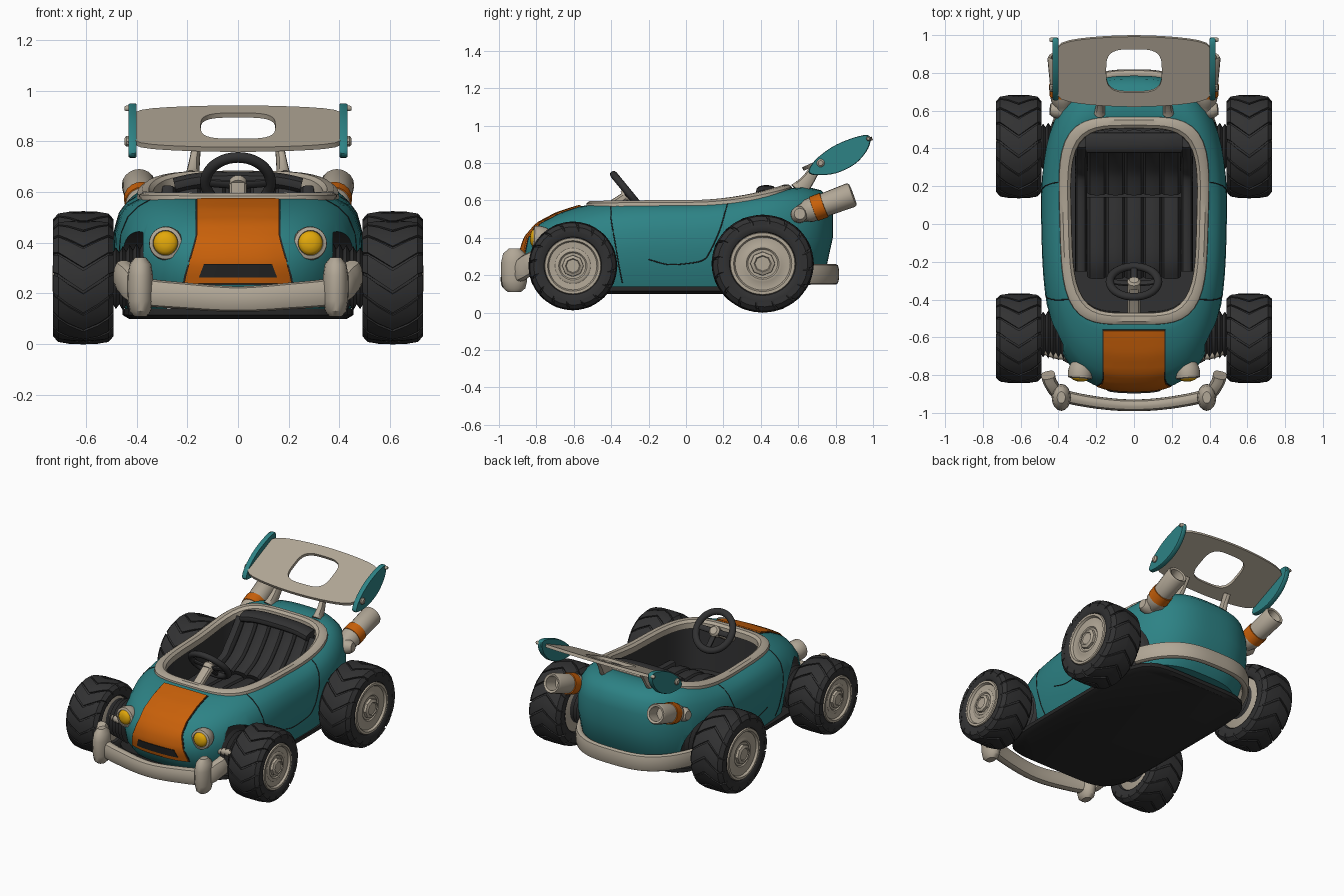
import bpy, bmesh, math
from mathutils import Vector
from mathutils.bvhtree import BVHTree

if "Cube" in bpy.data.objects:
    bpy.data.objects.remove(bpy.data.objects["Cube"])

def material(name, r, g, b):
    m = bpy.data.materials.new(name)
    m.diffuse_color = (r, g, b, 1)
    m.use_nodes = True
    m.node_tree.nodes["Principled BSDF"].inputs["Base Color"].default_value = m.diffuse_color
    return m
TEAL = material("teal paint", .026, .225, .235)
CREAM = material("cream metal", .44, .385, .305)
ORANGE = material("orange paint", .58, .118, .003)
DARK = material("dark rubber", .031, .031, .032)
BLACK = material("black underside", .020, .020, .020)
YELLOW = material("yellow glass", .76, .39, .003)

# ---------- helpers ----------
def loft(bm, rings, cap=True, loop=False, mat=None):
    """Join closed rings of points; mat(i) gives the material of strip i."""
    vs = [[bm.verts.new(p) for p in r] for r in rings]
    n, m = len(vs[0]), len(vs)
    for i in range(m if loop else m - 1):
        a, b = vs[i], vs[(i + 1) % m]
        for k in range(n):
            f = bm.faces.new((a[k], a[(k + 1) % n], b[(k + 1) % n], b[k]))
            f.material_index = mat(i) if mat else 0
    if cap and not loop:
        bm.faces.new(vs[0]).material_index = mat(0) if mat else 0
        bm.faces.new(vs[-1]).material_index = mat(m - 2) if mat else 0

def finish(name, bm, *mats):
    bmesh.ops.recalc_face_normals(bm, faces=bm.faces)
    me = bpy.data.meshes.new(name)
    bm.to_mesh(me)
    bm.free()
    for m in mats:
        me.materials.append(m)
    ob = bpy.data.objects.new(name, me)
    bpy.context.collection.objects.link(ob)
    return ob

def oval(hx, hy, n, count=72):
    out = []
    for k in range(count):
        c, s = math.cos(2 * math.pi * k / count), math.sin(2 * math.pi * k / count)
        r = (abs(c) ** n + abs(s) ** n) ** (-1 / n)
        out.append((hx * r * c, hy * r * s))
    return out

def body_ring(yf, yb, hw, zf, zm, zb, n):
    """Plan outline whose height follows a curve from front to back."""
    hl, out = (yb - yf) / 2, []
    for x, y in oval(hw, hl, n):
        s = y / hl
        out.append((x * (1 + .04 * s), y + (yb + yf) / 2, zm + ((zb if s > 0 else zf) - zm) * s * s))
    return out

def lathe(bm, start, axis, profile, seg=32, mat=None, scale=(1, 1)):
    rot = Vector(axis).to_track_quat('Z', 'Y').to_matrix()
    rings = []
    for r, h in profile:
        rings.append([Vector(start) + rot @ Vector((scale[0] * r * math.cos(2 * math.pi * k / seg),
                      scale[1] * r * math.sin(2 * math.pi * k / seg), h)) for k in range(seg)])
    loft(bm, rings, mat=mat)

def smooth(pts, sub=5, closed=False):
    p = [Vector(q) for q in pts]
    n, out = len(p), []
    get = (lambda i: p[i % n]) if closed else (lambda i: p[max(0, min(n - 1, i))])
    for i in range(n if closed else n - 1):
        a, b, c, d = get(i - 1), get(i), get(i + 1), get(i + 2)
        for k in range(sub):
            t = k / sub
            out.append(.5 * (2 * b + (c - a) * t + (2 * a - 5 * b + 4 * c - d) * t * t + (3 * b - a - 3 * c + d) * t ** 3))
    return out if closed else out + [p[-1]]

def sweep(bm, pts, a, b, n=2.5, up=(0, 0, 1), seg=14, scale=lambda t: 1):
    rings, m = [], len(pts)
    for i, p in enumerate(pts):
        t = (pts[min(i + 1, m - 1)] - pts[max(i - 1, 0)]).normalized()
        side = t.cross(Vector(up)).normalized()
        top, k = side.cross(t), scale(i / (m - 1))
        rings.append([p + side * u * k + top * v * k for u, v in oval(a, b, n, seg)])
    loft(bm, rings)

# ---------- body shell with cockpit tub ----------
bm = bmesh.new()
loft(bm, [body_ring(*r) for r in (
    (-.80, .68, .44, .15, .13, .15, 3), (-.86, .75, .47, .22, .22, .24, 2.9), (-.885, .785, .49, .32, .34, .40, 2.8),
    (-.86, .785, .487, .40, .44, .53, 2.8), (-.795, .768, .467, .475, .51, .61, 2.8), (-.69, .72, .437, .53, .55, .655, 2.9),
    (-.58, .64, .40, .565, .57, .675, 3.4), (-.51, .55, .37, .578, .582, .665, 4), (-.48, .52, .345, .57, .575, .65, 4),
    (-.465, .505, .335, .27, .27, .27, 4))], mat=lambda i: 1 if i >= 8 else 0)
bmesh.ops.recalc_face_normals(bm, faces=bm.faces)
tree = BVHTree.FromBMesh(bm)
body = finish("body_shell", bm, TEAL, DARK)

WHEELS = [(s, y, R, z) for s in (-1, 1) for y, R, z in ((-.605, .237, .25), (.410, .273, .262))]
bm = bmesh.new()
for s, y, R, z in WHEELS:
    k = .82 if y < 0 else .68
    lathe(bm, (s * .375, y, z), (s, 0, 0), [(R * k, 0), (R * k, .3)], mat=lambda i: 1)
cutter = finish("arch_cutter", bm, TEAL, DARK)
cutter.hide_render = True
mod = body.modifiers.new("arches", 'BOOLEAN')
mod.operation, mod.solver, mod.object = 'DIFFERENCE', 'EXACT', cutter
dg = bpy.context.evaluated_depsgraph_get()
body.data = bpy.data.meshes.new_from_object(body.evaluated_get(dg))
body.modifiers.clear()
bpy.data.objects.remove(cutter)

# ---------- floor pan and cockpit trim ----------
bm = bmesh.new()
loft(bm, [[(x, y - .065, z) for x, y in oval(w, l, 6)] for w, l, z in ((.43, .68, .10), (.455, .70, .115), (.455, .70, .14))])
finish("floor_pan", bm, BLACK)
bm = bmesh.new()
loft(bm, [body_ring(-.50 - d, .535 + d, .36 + d, .575 + h, .58 + h, .662 + h, 4) for d, h in
          ((.035, -.015), (.032, .010), (.015, .022), (-.012, .022), (-.028, .008), (-.03, -.03))], loop=True)
finish("cockpit_trim", bm, CREAM)

# ---------- hood stripe and grille, draped on the body ----------
def patch(name, a0, a1, half, lift, mat, rows=16, cols=10):
    bm, rings = bmesh.new(), []
    for i in range(rows + 1):
        a = math.radians(a0 + (a1 - a0) * i / rows)
        top, low = [], []
        for k in range(cols + 1):
            x = half(math.degrees(a)) * (2 * k / cols - 1)
            d = Vector((0, -math.cos(a), math.sin(a)))
            hit = tree.ray_cast(Vector((x, -.45, .25)) + d * 2, -d)[0]
            top.append(hit + d * lift)
            low.append(hit - d * .006)
        rings.append(top + low[::-1])
    loft(bm, rings)
    finish(name, bm, mat)
stripe = lambda a: .162 + .05 * max(0, 1 - max(a, 0) / 24)
patch("stripe_gap", -2.3, 71, lambda a: stripe(a) + .006, .003, BLACK)
patch("hood_stripe", -1.5, 70.5, stripe, .009, ORANGE)
patch("grille_slot", 1.8, 8.5, lambda a: .160 - .003 * a, .013, BLACK, rows=4)

# ---------- door seams ----------
bm = bmesh.new()
for s in (-1, 1):
    for path in ([(.23, .61), (.21, .54), (.18, .44), (.13, .33), (.09, .28), (0, .262), (-.1, .258), (-.2, .285)],
                 [(-.40, .57), (-.40, .5), (-.38, .38), (-.36, .26), (-.34, .16)]):
        pts = []
        for p in smooth([(0, y, z) for y, z in path], 4):
            hit = tree.ray_cast(Vector((s * 2, p.y, p.z)), Vector((-s, 0, 0)))[0]
            if hit and abs(hit.x) > .3:
                pts.append(hit)
        sweep(bm, pts, .003, .003, 2, up=(1, 0, 0), seg=6)
finish("door_seams", bm, BLACK)

# ---------- wheels ----------
for s, y, R, z in WHEELS:
    tag = ("left" if s < 0 else "right") + ("_front" if y < 0 else "_rear")
    w, c = .116, Vector((s * .61, y, z))
    tyre, rim, boot = bmesh.new(), bmesh.new(), bmesh.new()
    half = [(.60, .7), (.65, .94), (.70, 1), (.84, 1), (.92, .88), (.955, .6)]
    prof = half + [(.965, 0)] + [(r, -h) for r, h in half[::-1]]
    lathe(tyre, c, (s, 0, 0), [(r * R, h * w) for r, h in prof], 48)
    for k in range(16):                      # chevron tread blocks
        for e in (-1, 1):
            rings = []
            for u, r, lag in ((0, 1, 0), (.5, .995, .16), (.85, .97, .29), (1.03, .88, .34)):
                phi = 2 * math.pi * k / 16 - lag
                rings.append([c + Vector((e * u * w, -q * R * math.sin(phi + g), q * R * math.cos(phi + g)))
                              for g, q in ((-.17, r), (0, r * 1.004), (.17, r), (.17, r - .09), (-.17, r - .09))])
            loft(tyre, rings)
    lathe(rim, c, (s, 0, 0), [(r * R, h * w) for r, h in ((.60, -.85), (.64, -.8), (.64, .9), (.63, 1), (.57, 1.0),
          (.54, .88), (.40, .86), (.37, .90), (.32, .90), (.29, .84), (.1, .84))], 40)
    lathe(rim, c, (s, 0, 0), [(.25 * R, .7 * w), (.24 * R, .98 * w), (.17 * R, 1.05 * w), (.15 * R, 1.0 * w)], 8)
    lathe(boot, (s * .36, y + .02 * (y < 0), z + .01), (s, 0, 0), [((.145 if i % 2 else .12) * (1 - .018 * i), i * .0135) for i in range(12)])
    if y > 0:                                # rear wheels sag a little under load
        for v in list(tyre.verts) + list(rim.verts):
            v.co.z = z + (v.co.z - z) * .958
    finish("tyre_" + tag, tyre, DARK)
    finish("rim_" + tag, rim, CREAM)
    finish("axle_boot_" + tag, boot, DARK)

# ---------- bumpers ----------
bm = bmesh.new()
sweep(bm, smooth([(-.455, -.80, .275), (-.44, -.845, .255), (-.385, -.905, .21), (-.2, -.945, .19), (0, -.96, .178),
                  (.2, -.945, .19), (.385, -.905, .21), (.44, -.845, .255), (.455, -.80, .275)]), .031, .050, 3,
      scale=lambda t: 1 + .2 * abs(2 * t - 1))
for s in (-1, 1):
    lathe(bm, (s * .385, -.918, .11), (0, 0, 1), [(.025, 0), (.042, .02), (.049, .06), (.051, .11), (.05, .16), (.043, .205),
          (.022, .232)], 16, scale=(1, 1.4))
    sweep(bm, smooth([(s * .34, -.70, .30), (s * .42, -.69, .30), (s * .49, -.66, .29)]), .022, .022)
finish("front_bumper", bm, CREAM)
bm = bmesh.new()
ring = [Vector((x, y - .06, .205)) for x, y in oval(.475, .855, 2.9, 96)]
sweep(bm, [p for p in ring if p.y > .5], .024, .055, 3.2)
finish("rear_bumper", bm, CREAM)

# ---------- headlights ----------
for s in (-1, 1):
    bm = bmesh.new()
    lathe(bm, (s * .276, -.69, .393), (s * .08, -1, .05), [(.045, .03), (.062, .07), (.067, .10), (.064, .125), (.050, .130),
          (.048, .122), (.046, .128), (.036, .138), (.016, .144)], 24, mat=lambda i: 1 if i > 4 else 0)
    finish("headlight_" + ("left" if s < 0 else "right"), bm, CREAM, YELLOW)

# ---------- exhaust pipes ----------
for s in (-1, 1):
    bm = bmesh.new()
    lathe(bm, (s * .370, .575, .515), (s * .022, .31, .115), [(.040, 0), (.044, .03), (.050, .06), (.064, .085), (.065, .115),
          (.069, .116), (.069, .175), (.063, .176), (.067, .325), (.060, .338), (.046, .333), (.042, .24)],
          20, mat=lambda i: 1 if 4 <= i <= 6 else 0)
    lathe(bm, (s * .36, .60, .52), (s, .1, .1), [(.045, 0), (.045, .06), (.03, .085)], 12)
    finish("exhaust_" + ("left" if s < 0 else "right"), bm, CREAM, ORANGE)

# ---------- rear wing ----------
def wing(pts, lift, v0=0):
    return [(x, .81 + (v + v0) * .914 - lift * .4, .850 + (v + v0) * .406 + lift * .914) for x, v in pts]
edge = [(x, v * (1 - .18 * (x / .41) ** 2)) for x, v in oval(.41, .203, 10)]
hole = oval(.147, .125, 3.5)
bm = bmesh.new()
loft(bm, [wing(edge, .010), wing(hole, .010, .005), wing(hole, -.010, .005), wing(edge, -.010)], loop=True)
finish("wing_plate", bm, CREAM)
leaf = smooth([(0, y, z) for y, z in ((.655, .752), (.69, .815), (.78, .885), (.88, .93), (.965, .95), (.987, .925),
              (.965, .862), (.90, .792), (.80, .745), (.70, .735))], 4, True)
for s in (-1, 1):
    side = "left" if s < 0 else "right"
    bm = bmesh.new()
    loft(bm, [[Vector((s * x, .82 + (p.y - .82) * k, .843 + (p.z - .843) * k)) for p in leaf]
              for x, k in ((.400, .97), (.406, 1), (.424, 1), (.432, .97))])
    finish("wing_end_" + side, bm, TEAL)
    bm = bmesh.new()
    for y, z, r in ((.72, .80, .022), (.975, .93, .012)):
        lathe(bm, (s * .42, y, z), (s, 0, 0), [(r, 0), (r, .02), (r * .6, .028)], 10)
    sweep(bm, smooth([(s * .18, .60, .65), (s * .174, .645, .70), (s * .168, .675, .745), (s * .165, .70, .785)]),
          .018, .030, scale=lambda t: 1 + .7 * (1 - t) ** 3)
    finish("wing_mount_" + side, bm, CREAM)

# ---------- seat ----------
bm = bmesh.new()
for i in range(5):                           # padded channels: back then cushion
    x = (i - 2) * .098
    sweep(bm, smooth([(x, .46, .63), (x, .40, .53), (x, .29, .41), (x, .17, .35)]), .053, .045, 2.8)
    sweep(bm, smooth([(x, .14, .325), (x, 0, .335), (x, -.18, .335), (x, -.27, .30)]), .053, .05, 2.8)
sweep(bm, smooth([(-.25, .43, .625), (-.15, .43, .645), (0, .43, .65), (.15, .43, .645), (.25, .43, .625)]), .055, .032)
for s in (-1, 1):                            # side bolsters
    sweep(bm, smooth([(s * .275, .44, .60), (s * .28, .33, .46), (s * .28, .2, .37), (s * .28, -.25, .34)]), .032, .045)
finish("seat", bm, DARK)

# ---------- steering wheel ----------
u, nrm, ctr = Vector((0, .63, -.77)), Vector((0, .77, .63)), Vector((0, -.305, .638))
bm = bmesh.new()
dirs = [Vector((math.cos(t), 0, 0)) + u * math.sin(t) for t in [2 * math.pi * k / 40 for k in range(40)]]
loft(bm, [[ctr + d * (.128 + a) + nrm * b for a, b in oval(.022, .020, 2, 12)] for d in dirs], loop=True)
for t in (0, math.pi, math.pi / 2):
    d = Vector((math.cos(t), 0, 0)) + u * math.sin(t)
    sweep(bm, [ctr - nrm * .015, ctr + d * .06 - nrm * .01, ctr + d * .13], .018, .010, up=nrm)
finish("steering_wheel", bm, DARK)
bm = bmesh.new()
sweep(bm, [Vector((0, -.50, .52)), Vector((0, -.42, .56)), ctr - nrm * .02], .034, .024, 4)
lathe(bm, ctr - nrm * .03, nrm, [(.036, 0), (.036, .03), (.025, .042)], 16)
finish("steering_column", bm, CREAM)

# ---------- shading ----------
for ob in bpy.context.collection.objects:
    ob.select_set(True)
    bpy.context.view_layer.objects.active = ob
bpy.ops.object.shade_smooth_by_angle(angle=math.radians(35))
